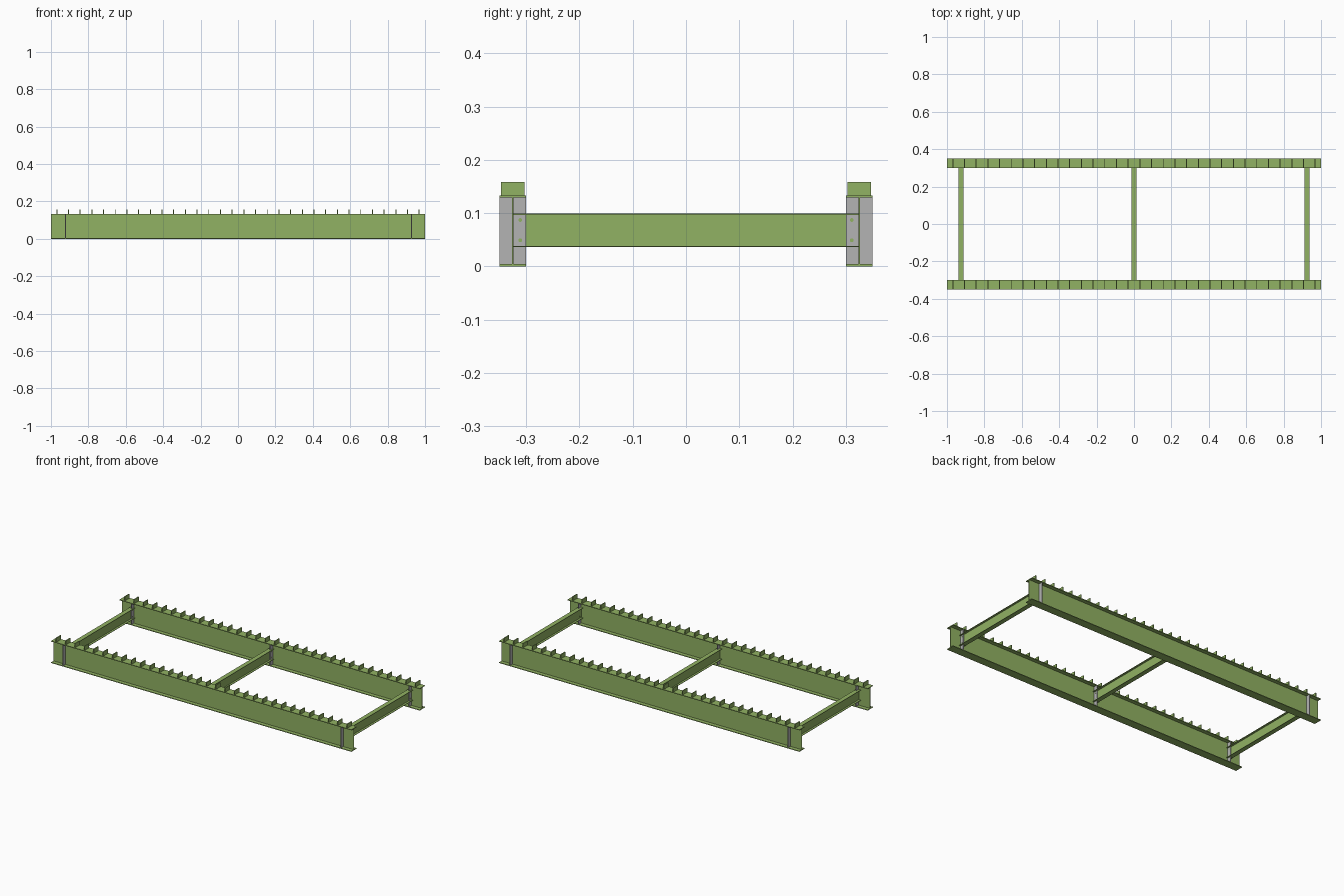
import bpy, bmesh, math
from mathutils import Matrix

if "Cube" in bpy.data.objects:
    bpy.data.objects.remove(bpy.data.objects["Cube"])


def material(name, rgb):
    m = bpy.data.materials.new(name)
    m.diffuse_color = (*rgb, 1)
    m.use_nodes = True
    m.node_tree.nodes["Principled BSDF"].inputs["Base Color"].default_value = m.diffuse_color
    return m


GREEN = material("painted green", (0.285, 0.445, 0.125))
GREY = material("bare steel grey", (0.456, 0.456, 0.456))


def finish(bm, name, mat):
    bmesh.ops.recalc_face_normals(bm, faces=bm.faces)
    me = bpy.data.meshes.new(name)
    bm.to_mesh(me)
    bm.free()
    me.materials.append(mat)
    ob = bpy.data.objects.new(name, me)
    bpy.context.collection.objects.link(ob)
    return ob


def add_box(bm, x0, x1, y0, y1, z0, z1):
    r = bmesh.ops.create_cube(bm, size=1)
    for v in r["verts"]:
        v.co.x = x1 if v.co.x > 0 else x0
        v.co.y = y1 if v.co.y > 0 else y0
        v.co.z = z1 if v.co.z > 0 else z0


def i_beam(name, length, width, z0, z1, flange, web, along_x, centre):
    """I profile extruded along x or y, centred on the other axis."""
    w, t = width / 2, web / 2
    half = [(w, z0), (w, z0 + flange), (t, z0 + flange),
            (t, z1 - flange), (w, z1 - flange), (w, z1)]
    prof = half + [(-a, z) for a, z in reversed(half)]
    bm = bmesh.new()
    put = (lambda s, a, z: (s, centre + a, z)) if along_x else (lambda s, a, z: (centre + a, s, z))
    rings = [[bm.verts.new(put(s, a, z)) for a, z in prof] for s in (-length / 2, length / 2)]
    n = len(prof)
    for i in range(n):
        j = (i + 1) % n
        bm.faces.new((rings[0][i], rings[0][j], rings[1][j], rings[1][i]))
    for ring in rings:
        bm.faces.new(ring)
    return finish(bm, name, GREEN)


RAIL_Y, TOP, FL = 0.325, 0.133, 0.004
CROSS_X = (-0.925, 0.0, 0.925)

for side, label in ((-1, "front"), (1, "back")):
    # Main rail
    i_beam(label + "_rail", 2.0, 0.05, 0, TOP, FL, 0.003, True, side * RAIL_Y)

    # Row of upright cleats on the rail
    bm = bmesh.new()
    for i in range(32):
        x = -0.96875 + i * 0.0625
        add_box(bm, x - 0.0025, x + 0.0025,
                side * RAIL_Y - 0.022, side * RAIL_Y + 0.022, TOP - 0.001, 0.158)
    finish(bm, label + "_cleats", GREEN)

    # Stiffener plates: inner at every crossbeam, outer only at the ends
    bm = bmesh.new()
    for c in CROSS_X:
        x0, x1 = c + 0.0012, c + 0.0052
        ya, yb = sorted((side * 0.300, side * 0.3237))
        add_box(bm, x0, x1, ya, yb, FL, TOP - FL)
        if c:
            ya, yb = sorted((side * 0.3263, side * 0.350))
            add_box(bm, x0, x1, ya, yb, FL, TOP - FL)
    finish(bm, label + "_stiffener_plates", GREY)

    # Bolts through plate and crossbeam web
    bm = bmesh.new()
    for c in CROSS_X:
        for z in (0.049, 0.087):
            m = Matrix.Translation((c + 0.002, side * 0.311, z)) @ Matrix.Rotation(math.pi / 2, 4, "Y")
            bmesh.ops.create_cone(bm, cap_ends=True, segments=12, radius1=0.0036,
                                  radius2=0.0036, depth=0.008, matrix=m)
    finish(bm, label + "_bolts", GREEN)

# Crossbeams joining the rails
for c, label in zip(CROSS_X, ("left", "middle", "right")):
    i_beam(label + "_crossbeam", 0.647, 0.027, 0.036, 0.099, 0.0025, 0.0024, False, c)
